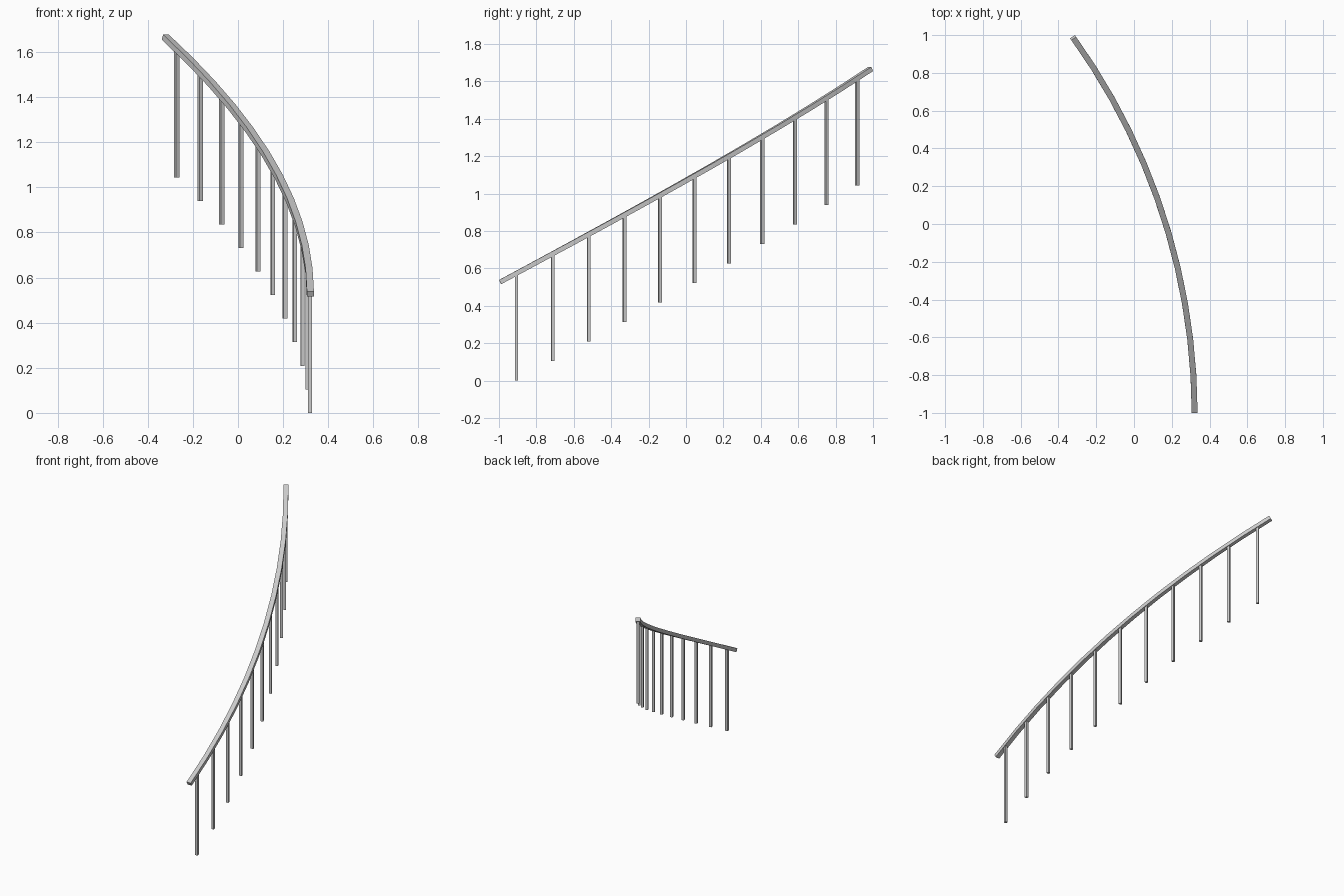
import bpy, bmesh
from math import cos, sin, radians
from mathutils import Vector, Matrix

if "Cube" in bpy.data.objects:
    bpy.data.objects.remove(bpy.data.objects["Cube"])

R, START, END = 3.42, radians(0.27), radians(35.72)   # plan arc of the stair
CX, CY = -3.099, -1.01                                # arc centre
Z0, RISE = 0.527, 1.139                               # rail start height and climb
RAIL_W, RAIL_H = 0.031, 0.025
BAR, COUNT, MARGIN = 0.017, 11, 0.0415
RUNS = 11


def arc(t):
    a = START + t * (END - START)
    return Vector((CX + R * cos(a), CY + R * sin(a), Z0 + RISE * t)), a


def make_object(name, bm):
    bmesh.ops.recalc_face_normals(bm, faces=bm.faces)
    mesh = bpy.data.meshes.new(name)
    bm.to_mesh(mesh)
    bm.free()
    ob = bpy.data.objects.new(name, mesh)
    bpy.context.collection.objects.link(ob)
    return ob


# Handrail: rectangular section swept in straight runs, ends square to the runs
bm = bmesh.new()
pts = [arc(i / RUNS)[0] for i in range(RUNS + 1)]
rings = []
for i, p in enumerate(pts):
    tangent = (pts[min(i + 1, RUNS)] - pts[max(i - 1, 0)]).normalized()
    side = tangent.cross(Vector((0, 0, 1))).normalized()
    up = side.cross(tangent)
    rings.append([bm.verts.new(p + side * u * RAIL_W / 2 + up * v * RAIL_H / 2)
                  for u, v in ((-1, -1), (1, -1), (1, 1), (-1, 1))])
for r0, r1 in zip(rings, rings[1:]):
    for k in range(4):
        bm.faces.new((r0[k], r0[(k + 1) % 4], r1[(k + 1) % 4], r1[k]))
bm.faces.new(rings[0])
bm.faces.new(rings[-1])
make_object("handrail", bm)

# Balusters: square bars turned to follow the arc, ending inside the rail
height = Z0 + RISE * MARGIN
for i in range(COUNT):
    p, a = arc(MARGIN + (1 - 2 * MARGIN) * i / (COUNT - 1))
    bm = bmesh.new()
    bmesh.ops.create_cube(bm, size=1, matrix=Matrix.Diagonal((BAR, BAR, height, 1)))
    ob = make_object(f"baluster_{i + 1}", bm)
    ob.location = p - Vector((0, 0, height / 2))
    ob.rotation_euler.z = a
